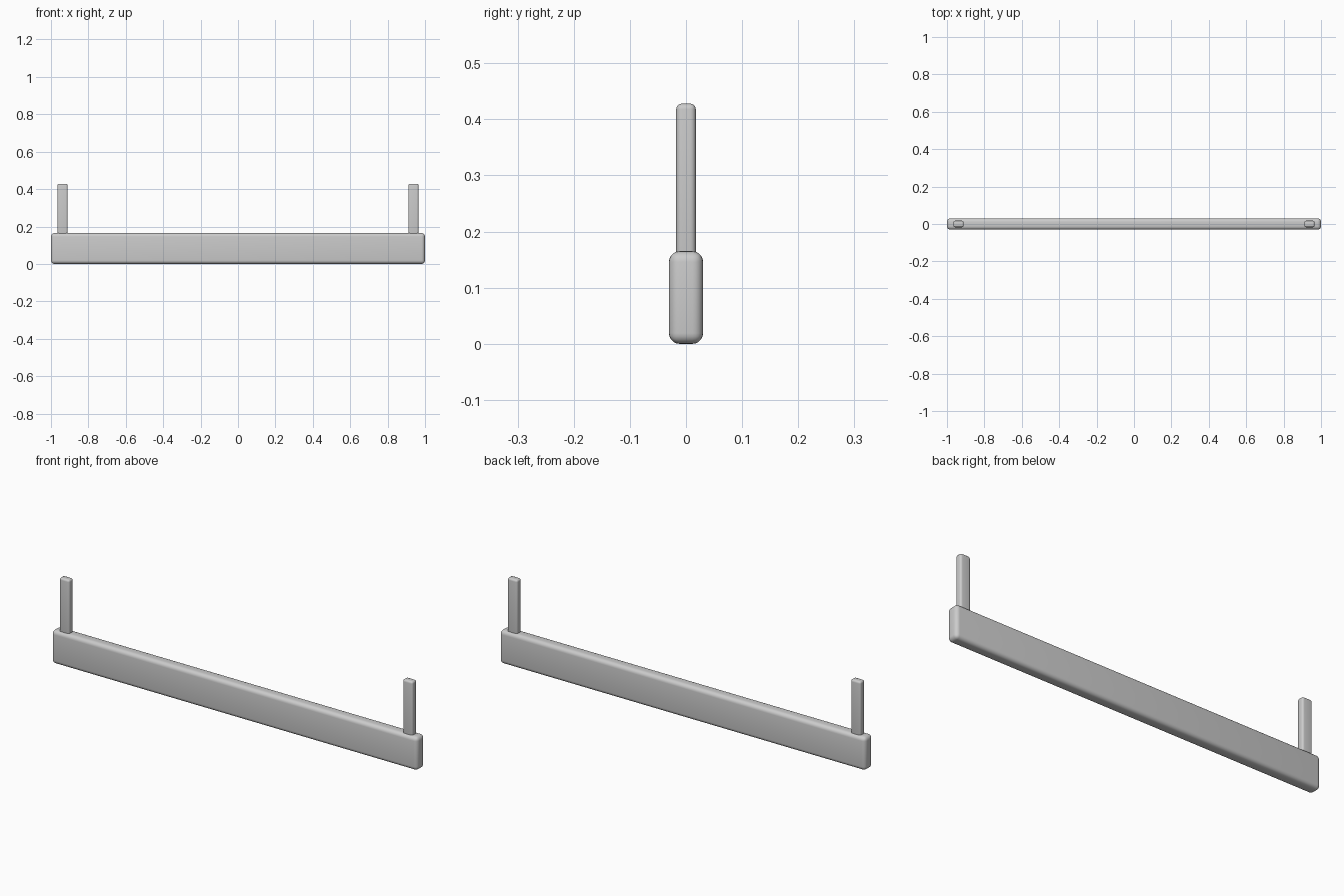
import bpy

if "Cube" in bpy.data.objects:
    bpy.data.objects.remove(bpy.data.objects["Cube"])


def rounded_box(name, x, z0, z1, width, depth, radius):
    """Box with rounded edges, spanning z0 to z1."""
    bpy.ops.mesh.primitive_cube_add(size=1, location=(x, 0, (z0 + z1) / 2))
    obj = bpy.context.object
    obj.name = name
    obj.scale = (width, depth, z1 - z0)
    bpy.ops.object.transform_apply(location=False, rotation=False, scale=True)
    bevel = obj.modifiers.new("rounding", 'BEVEL')
    bevel.width = radius
    bevel.segments = 5
    bpy.ops.object.modifier_apply(modifier=bevel.name)
    bpy.ops.object.shade_smooth_by_angle()
    return obj


# Long horizontal rail
rounded_box("rail", 0, 0.0, 0.165, 2.0, 0.061, 0.019)

# Upright posts at each end, set slightly into the rail
for side, label in ((-1, "left"), (1, "right")):
    rounded_box(label + "_post", side * 0.938, 0.145, 0.428, 0.055, 0.035, 0.010)
